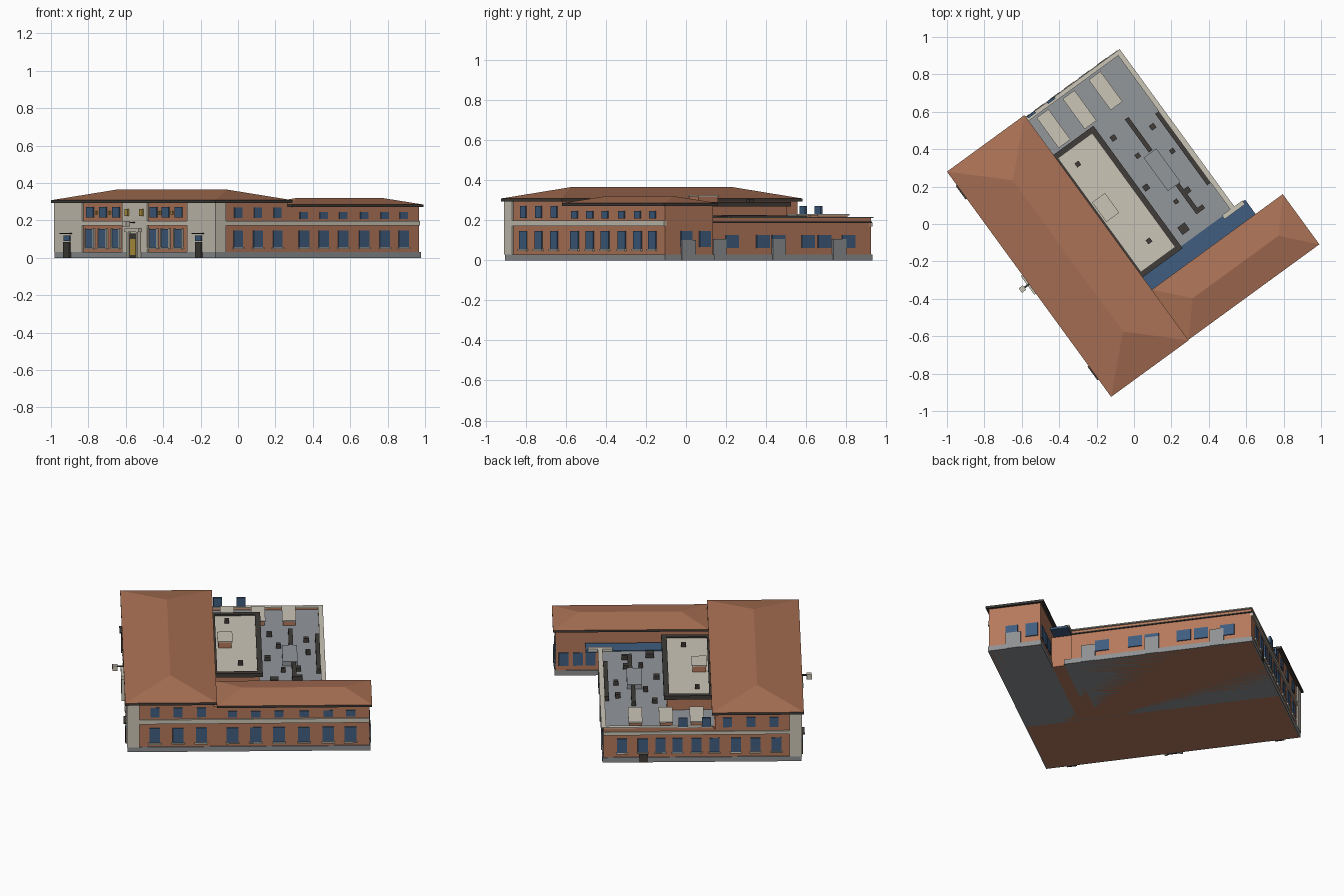
import bpy, bmesh
from math import atan2
from mathutils import Matrix, Vector

# Local plan frame: u along the main hall, v towards the rear yard
ANG = atan2(-0.808, 0.589)
M = Matrix.Translation((-1.0, 0.28, 0)) @ Matrix.Rotation(ANG, 4, 'Z')


def mat(name, *c):
    m = bpy.data.materials.new(name)
    m.diffuse_color = (*c, 1)
    return m


BRICK = mat("brick", .46, .19, .105)
TILE = mat("roof_tile", .40, .165, .09)
CREAM = mat("cream_stone", .60, .56, .47)
GREY = mat("grey_stone", .27, .28, .29)
FLAT = mat("flat_roofing", .29, .31, .33)
DARK = mat("dark_trim", .05, .045, .04)
GLASS = mat("glass", .05, .11, .21)
GOLD = mat("gold", .45, .30, .05)


def finish(name, bm, m):
    bmesh.ops.recalc_face_normals(bm, faces=bm.faces)
    me = bpy.data.meshes.new(name)
    bm.to_mesh(me)
    bm.free()
    me.materials.append(m)
    ob = bpy.data.objects.new(name, me)
    ob.matrix_world = M
    bpy.context.collection.objects.link(ob)
    return ob


def boxes(name, m, *items):
    """One object made of boxes given as (u0, u1, v0, v1, z0, z1)."""
    bm = bmesh.new()
    for a, b, c, d, e, f in items:
        t = Matrix.Translation(((a + b) / 2, (c + d) / 2, (e + f) / 2))
        bmesh.ops.create_cube(bm, size=1, matrix=t @ Matrix.Diagonal((b - a, d - c, f - e, 1)))
    return finish(name, bm, m)


def on_face(axis, plane, centres, w, z0, z1, out=.006):
    """Thin panels on a wall: axis 'u' = wall runs along u at v = plane."""
    res = []
    for c in centres:
        if axis == 'u':
            res.append((c - w / 2, c + w / 2, plane - out, plane + out, z0, z1))
        else:
            res.append((plane - out, plane + out, c - w / 2, c + w / 2, z0, z1))
    return res


def hip_roof(name, u0, u1, v0, v1, z0, z1, inset, along_u):
    bm = bmesh.new()
    e = [bm.verts.new(p) for p in ((u0, v0, z0), (u1, v0, z0), (u1, v1, z0), (u0, v1, z0))]
    um, vm = (u0 + u1) / 2, (v0 + v1) / 2
    if along_u:
        a, b = bm.verts.new((u0 + inset, vm, z1)), bm.verts.new((u1 - inset, vm, z1))
        fs = [(e[0], e[1], b, a), (e[1], e[2], b), (e[2], e[3], a, b), (e[3], e[0], a)]
    else:
        a, b = bm.verts.new((um, v0 + inset, z1)), bm.verts.new((um, v1 - inset, z1))
        fs = [(e[0], e[1], a), (e[1], e[2], b, a), (e[2], e[3], b), (e[3], e[0], a, b)]
    for f in fs + [e[::-1]]:
        bm.faces.new(f)
    return finish(name, bm, m=TILE)


# Brick bodies
boxes("main_hall_walls", BRICK, (.02, 1.47, .02, .495, 0, .295))
boxes("wing_walls", BRICK, (1.175, 1.47, .49, 1.365, 0, .275))
boxes("rear_block_walls", BRICK, (.02, 1.06, .49, 1.12, 0, .195))
boxes("link_walls", BRICK, (1.05, 1.18, .49, 1.11, 0, .19))
boxes("raised_block_walls", BRICK, (.28, 1.06, .49, .76, .19, .275))

# Stone plinth
boxes("plinth", GREY, (.014, 1.476, .014, .5, 0, .03), (1.17, 1.476, .49, 1.371, 0, .03),
      (.014, 1.1, .49, 1.126, 0, .03))

# Hipped roofs and dark eaves
hip_roof("main_roof", 0, 1.49, 0, .513, .308, .365, .245, True)
hip_roof("wing_roof", 1.155, 1.487, .513, 1.38, .285, .32, .15, False)
boxes("main_eaves", DARK, (0, 1.49, 0, .513, .293, .308))
boxes("wing_eaves", DARK, (1.155, 1.487, .513, 1.38, .272, .285))

# Rear flat roof with parapets
boxes("flat_roof", FLAT, (.03, 1.06, .5, 1.115, .19, .198))
boxes("parapet_brick", BRICK, (.02, 1.06, 1.105, 1.12, .19, .212), (.02, .035, .5, 1.12, .19, .212))
boxes("parapet_coping", CREAM, (.015, 1.08, 1.105, 1.132, .21, .216), (.015, .038, .51, 1.132, .21, .216),
      (1.055, 1.08, 1.05, 1.185, .2, .216))
boxes("rear_cornice", DARK, (.02, 1.06, 1.12, 1.127, .187, .194))
boxes("glass_link_roof", GLASS, (1.06, 1.16, .51, 1.2, .19, .203))

# Raised central roof with dark rim
u0, u1, v0, v1 = .263, 1.073, .513, .777
boxes("raised_rim", DARK, (u0, u1, v1 - .03, v1, .268, .292), (u0, u0 + .03, v0, v1, .268, .292),
      (u1 - .03, u1, v0, v1, .268, .292), (u0, u1, v0 - .01, v0 + .01, .268, .292))
boxes("raised_roof", CREAM, (u0 + .02, u1 - .02, v0, v1 - .02, .27, .284))
boxes("roof_hatch_walls", BRICK, (.595, .715, .535, .61, .28, .318))
boxes("roof_hatch_cap", CREAM, (.59, .72, .53, .615, .318, .325))

# Three rooflight boxes
LIGHTS = (.596, .768, .94)
boxes("rooflight_walls", BRICK, *[(.058, .242, v - .034, v + .034, .19, .224) for v in LIGHTS])
boxes("rooflight_caps", CREAM, *[(.05, .25, v - .039, v + .039, .223, .231) for v in LIGHTS])


# Roof plant: ducts and vents placed from plan coordinates
def plan(x, y):
    p = M.inverted() @ Vector((x, y, 0))
    return p.x, p.y


ducts = []
for x0, y0, x1, y1 in ((-.04, .565, .09, .39), (.128, .60, .396, .21), (.225, .23, .337, .06)):
    (a, va), (b, vb) = plan(x0, y0), plan(x1, y1)
    v = (va + vb) / 2
    ducts.append((a, b, v - .012, v + .012, .198, .224))
ducts.append((b - .02, b + .005, v - .01, v + .045, .198, .224))
boxes("roof_ducts", DARK, *ducts)
vents = []
for x, y, s, z in ((-.11, .46, .015, .2), (.1, .52, .015, .2), (.02, .365, .013, .2), (.065, .195, .016, .2),
                   (.205, .39, .013, .2), (.285, .18, .016, .2), (.265, -.025, .024, .2), (.225, .12, .012, .2),
                   (-.3, .32, .013, .282), (.08, -.09, .013, .282)):
    a, b = plan(x, y)
    vents.append((a - s, a + s, b - s, b + s, z - .005, z + .022))
boxes("roof_vents", DARK, *vents)
a, b = plan(.15, .29)
boxes("air_handler", FLAT, (a - .11, a + .11, b - .042, b + .042, .195, .226))

# Entrance front: cream pavilions and corner pilasters
boxes("cream_pavilions", CREAM, (.012, .27, .01, .03, .03, .294), (1.22, 1.478, .01, .03, .03, .294),
      (.63, .86, .01, .03, .03, .294), (1.46, 1.478, .01, .08, .03, .294), (.012, .03, .01, .08, .03, .294))
boxes("string_course", CREAM, (.26, 1.23, .01, .03, .172, .198), (1.46, 1.478, .07, 1.365, .172, .198),
      (.012, .03, .07, 1.12, .168, .188))

# Windows grouped by wall
FRONT = (.33, .448, .567, .907, 1.017, 1.136)
MAIN_SIDE = (.166, .296, .426)
WING = (.6, .73, .86, 1.0, 1.135, 1.26)
LEFT = (.153, .27, .38, .5, .6, .705, .8, .9, 1.016)
REAR = (.16, .31, .41, .594, .69, .88)
win = []
win += on_face('u', .02, FRONT, .068, .055, .155) + on_face('u', .02, FRONT, .064, .215, .272)
win += on_face('v', 1.47, MAIN_SIDE, .06, .055, .145) + on_face('v', 1.47, MAIN_SIDE, .05, .212, .27)
win += on_face('v', 1.47, WING, .066, .055, .145) + on_face('v', 1.47, WING, .052, .208, .246)
win += on_face('v', .02, LEFT, .056, .06, .145) + on_face('v', .02, MAIN_SIDE, .05, .212, .27)
win += on_face('v', .02, (.545, .675), .05, .216, .27)
win += on_face('u', 1.12, REAR, .08, .06, .127) + on_face('u', 1.365, (1.225, 1.34), .07, .065, .147)
win += on_face('v', 1.175, (1.17, 1.24, 1.32), .055, .06, .14)
win += on_face('u', .01, (.134, 1.33), .055, .09, .12)
boxes("windows", GLASS, *win)

# Window sills and front window frames
sills = on_face('u', .02, FRONT, .085, .047, .055, .014)
sills += on_face('v', 1.47, MAIN_SIDE + WING, .075, .047, .055, .012)
sills += on_face('v', .02, LEFT, .066, .052, .06, .01)
boxes("sills", CREAM, *sills)
boxes("front_window_frames", CREAM,
      *[q for c in FRONT for q in on_face('u', .02, (c - .037, c + .037), .007, .05, .158, .01)])

# Doors
boxes("service_doors", GREY, *on_face('u', 1.12, (.22, .594, .96), .08, 0, .105, .01),
      *on_face('u', 1.365, (1.33,), .085, 0, .1, .01))
boxes("front_doors", DARK, *on_face('u', .01, (.134, 1.33), .055, 0, .085, .007),
      *on_face('u', .01, (.745,), .075, 0, .13, .007), *on_face('v', .02, (.895,), .05, 0, .05, .01))
boxes("door_canopies", DARK, *on_face('u', .005, (.134, 1.33), .09, .128, .133, .012))

# Main entrance surround, gold door and ornaments
boxes("entrance_surround", CREAM, *on_face('u', .005, (.7, .79), .014, 0, .14, .012),
      *on_face('u', .005, (.745,), .125, .138, .158, .015))
boxes("gold_door", GOLD, *on_face('u', .003, (.745,), .05, .015, .1, .004))
boxes("gold_ornaments", GOLD, *on_face('u', .008, (.68, .81), .028, .225, .26, .006),
      *on_face('u', .018, (.389, .508, .962, 1.077), .016, .232, .25, .006))

# Projecting lantern on a bracket
boxes("lantern_bracket", DARK, (.74, .75, -.05, .012, .186, .192))
boxes("lantern", CREAM, (.73, .76, -.058, -.03, .168, .198))
